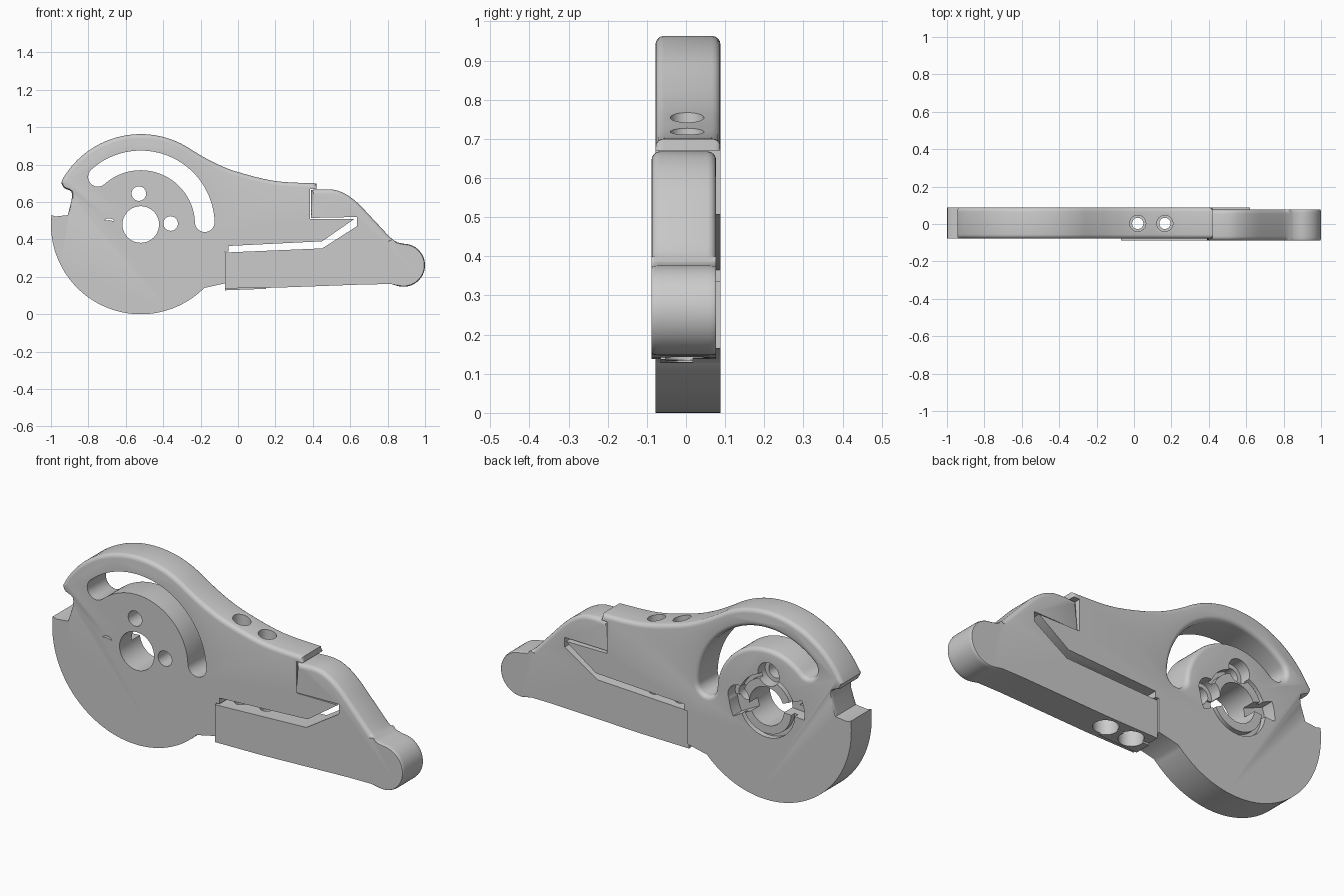
import bpy, bmesh
from math import sin, cos, pi, radians
from mathutils import Vector

old = bpy.data.objects.get("Cube")
if old:
    bpy.data.objects.remove(old)

grey = bpy.data.materials.new("plain grey")
grey.use_nodes = True
colour = (0.6, 0.6, 0.6, 1)
grey.diffuse_color = colour
grey.node_tree.nodes["Principled BSDF"].inputs["Base Color"].default_value = colour

HUB = (-0.52, 0.48)
FRONT, BACK = -0.078, 0.088
ROUND = 0.022


def arc(centre, r, a, b, n=32):
    """Points on an arc from angle a to b, in degrees."""
    angles = [radians(a + (b - a) * i / n) for i in range(n + 1)]
    return [(centre[0] + r * cos(t), centre[1] + r * sin(t)) for t in angles]


def circle(centre, r, n=40):
    return arc(centre, r, 0, 360, n)[:-1]


def spline(points, n=6):
    """Smooth curve through the points."""
    p = [Vector(q) for q in [points[0]] + points + [points[-1]]]
    out = []
    for a, b, c, d in zip(p, p[1:], p[2:], p[3:]):
        for i in range(n):
            t = i / n
            v = b + (c - a) * t / 2 + (a * 2 - b * 5 + c * 4 - d) * t**2 / 2 \
                + (b * 3 - a - c * 3 + d) * t**3 / 2
            out.append(tuple(v))
    return out + [points[-1]]


def rounded(y0, y1, r=ROUND, n=4):
    """Sections (y, inset) with quarter rounds at both ends."""
    angles = [i / n * pi / 2 for i in range(n + 1)]
    half = [(r * (1 - cos(a)), r * (1 - sin(a))) for a in angles]
    return [(y0 + y, o) for y, o in half] + [(y1 - y, o) for y, o in reversed(half)]


def prism(name, outline, sections, weight=lambda x, z: 1):
    """Loft a counterclockwise outline through sections of (y, inset)."""
    pts = [Vector(p) for p in outline]
    n = len(pts)
    normals = []
    for i, p in enumerate(pts):
        d0 = (p - pts[i - 1]).normalized()
        d1 = (pts[(i + 1) % n] - p).normalized()
        m = Vector((d0.y + d1.y, -d0.x - d1.x)).normalized()
        normals.append(m / max(0.6, m.dot(Vector((d1.y, -d1.x)))))
    bm = bmesh.new()
    rings = []
    for y, inset in sections:
        ring = []
        for p, m in zip(pts, normals):
            q = p - m * inset * weight(*p)
            ring.append(bm.verts.new((q.x, y, q.y)))
        rings.append(ring)
    for a, b in zip(rings, rings[1:]):
        for i in range(n):
            j = (i + 1) % n
            bm.faces.new((a[i], b[i], b[j], a[j]))
    bm.faces.new(rings[0])
    bm.faces.new(rings[-1][::-1])
    mesh = bpy.data.meshes.new(name)
    bm.to_mesh(mesh)
    bm.free()
    obj = bpy.data.objects.new(name, mesh)
    bpy.context.collection.objects.link(obj)
    mesh.materials.append(grey)
    return obj


def cut(target, cutter):
    """Subtract the cutter from the target and discard it."""
    mod = target.modifiers.new("cut", "BOOLEAN")
    mod.operation = "DIFFERENCE"
    mod.solver = "EXACT"
    mod.object = cutter
    bpy.context.view_layer.objects.active = target
    bpy.ops.object.modifier_apply(modifier=mod.name)
    bpy.data.objects.remove(cutter)


def bore(target, x, r, z0, z1):
    """Upright round hole."""
    bpy.ops.mesh.primitive_cylinder_add(vertices=32, radius=r, depth=z1 - z0,
                                        location=(x, 0.003, (z0 + z1) / 2))
    cut(target, bpy.context.object)


def lever_weight(x, z):
    """Only the upper rim is rounded, less so in the notch."""
    if z < 0.6 or (x > 0.3 and z < 0.69):
        return 0.0
    return 0.4 if x < -0.88 and z < 0.72 else 1.0


def jaw_weight(x, z):
    """The back of the jaw is rounded, the nose only slightly."""
    if z > 0.6 or (z > 0.4 and x > 0.637):
        return 1.0
    return 0.2 if x > 0.84 else 0.0


# Lever: round cam disc with a long arm and a tongue
outline = arc(HUB, 0.48, 174, 315, 56)
outline += [(-0.07, 0.165), (-0.07, 0.335), (-0.05, 0.335), (-0.05, 0.365),
            (0.45, 0.39), (0.62, 0.508), (0.386, 0.508), (0.386, 0.67), (0.42, 0.67)]
outline += spline([(0.42, 0.70), (0.2, 0.712), (0, 0.76), (-0.11, 0.802), (-0.19, 0.844)])
outline += arc(HUB, 0.483, 55, 149)
outline += spline([(-0.945, 0.705), (-0.93, 0.675), (-0.89, 0.655), (-0.89, 0.61)], 3)
outline += [(-0.91, 0.53), (-0.975, 0.523)]
lever = prism("lever", outline, rounded(FRONT, BACK), lever_weight)

# Curved slot, flared at the back
mid, half = 0.3425, 0.0525
ends = [(HUB[0] + mid * cos(radians(a)), HUB[1] + mid * sin(radians(a))) for a in (2, 132)]
slot = arc(HUB, mid + half, 2, 132, 40)
slot += arc(ends[1], half, 132, 312, 12)[1:]
slot += arc(HUB, mid - half, 132, 2, 40)[1:]
slot += arc(ends[0], half, 182, 362, 12)[1:-1]
flare = [(BACK - ROUND + ROUND * sin(a), -ROUND * (1 - cos(a)))
         for a in (0, pi / 8, pi / 4, 3 * pi / 8, pi / 2)]
cut(lever, prism("slot_cutter", slot, [(-0.2, 0)] + flare + [(0.1, -ROUND)]))

# Groove around the hub, centre hole and two pin holes with counterbores
groove = prism("groove_cutter", circle(HUB, 0.16), [(0.06, 0), (0.1, 0)])
cut(groove, prism("core_cutter", circle(HUB, 0.14), [(0.04, 0), (0.12, 0)]))
cut(lever, groove)
cut(lever, prism("hub_cutter", circle(HUB, 0.098), [(-0.2, 0), (0.2, 0)]))
for pin in ((-0.53, 0.645), (-0.36, 0.485)):
    cut(lever, prism("pin_cutter", circle(pin, 0.039, 28), [(-0.2, 0), (0.2, 0)]))
    cut(lever, prism("pin_cutter", circle(pin, 0.06, 28), [(0.03, 0), (0.2, 0)]))

# Fan pockets behind the hub, and the thin slit reaching the front
for a, b in ((-28, -4), (158, 184)):
    fan = arc(HUB, 0.215, a, b, 8) + arc(HUB, 0.08, b, a, 8)
    cut(lever, prism("fan_cutter", fan, [(0.02, 0), (0.2, 0)]))
slit = spline([(-0.66, 0.497), (-0.672, 0.508), (-0.695, 0.513), (-0.718, 0.5)], 3)
cut(lever, prism("slit_cutter", slit + [(-0.69, 0.503)], [(-0.2, 0), (0.06, 0)]))

# Jaw: lower block with a rounded nose, set slightly forward
outline = [(-0.07, 0.138), (0.2, 0.142), (0.7, 0.16), (0.82, 0.161)]
outline += arc((0.885, 0.262), 0.115, 258, 450, 28)
outline += spline([(0.85, 0.385), (0.81, 0.415), (0.73, 0.5), (0.64, 0.594),
                   (0.57, 0.645), (0.5, 0.667), (0.39, 0.665)])
outline += [(0.39, 0.515), (0.635, 0.52), (0.635, 0.47), (0.45, 0.352), (-0.07, 0.33)]
jaw = prism("jaw", outline, rounded(-0.088, 0.077), jaw_weight)
pad = prism("jaw_pad", [(-0.07, 0.128), (0.15, 0.136), (0.15, 0.15), (-0.07, 0.15)],
            [(-0.065, 0), (0.018, 0)])

# Two upright screw holes with wide mouths through lever and jaw
for x in (0.02, 0.165):
    bore(lever, x, 0.043, 0.6, 0.9)
    bore(lever, x, 0.03, 0.3, 0.7)
    bore(jaw, x, 0.058, 0.05, 0.27)
    bore(jaw, x, 0.034, 0.2, 0.4)
    bore(pad, x, 0.058, 0.05, 0.27)

# Smooth the curved walls, keep corners crisp
for obj in (lever, jaw, pad):
    bpy.ops.object.select_all(action="DESELECT")
    obj.select_set(True)
    bpy.context.view_layer.objects.active = obj
    bpy.ops.object.shade_smooth_by_angle(angle=radians(32))
